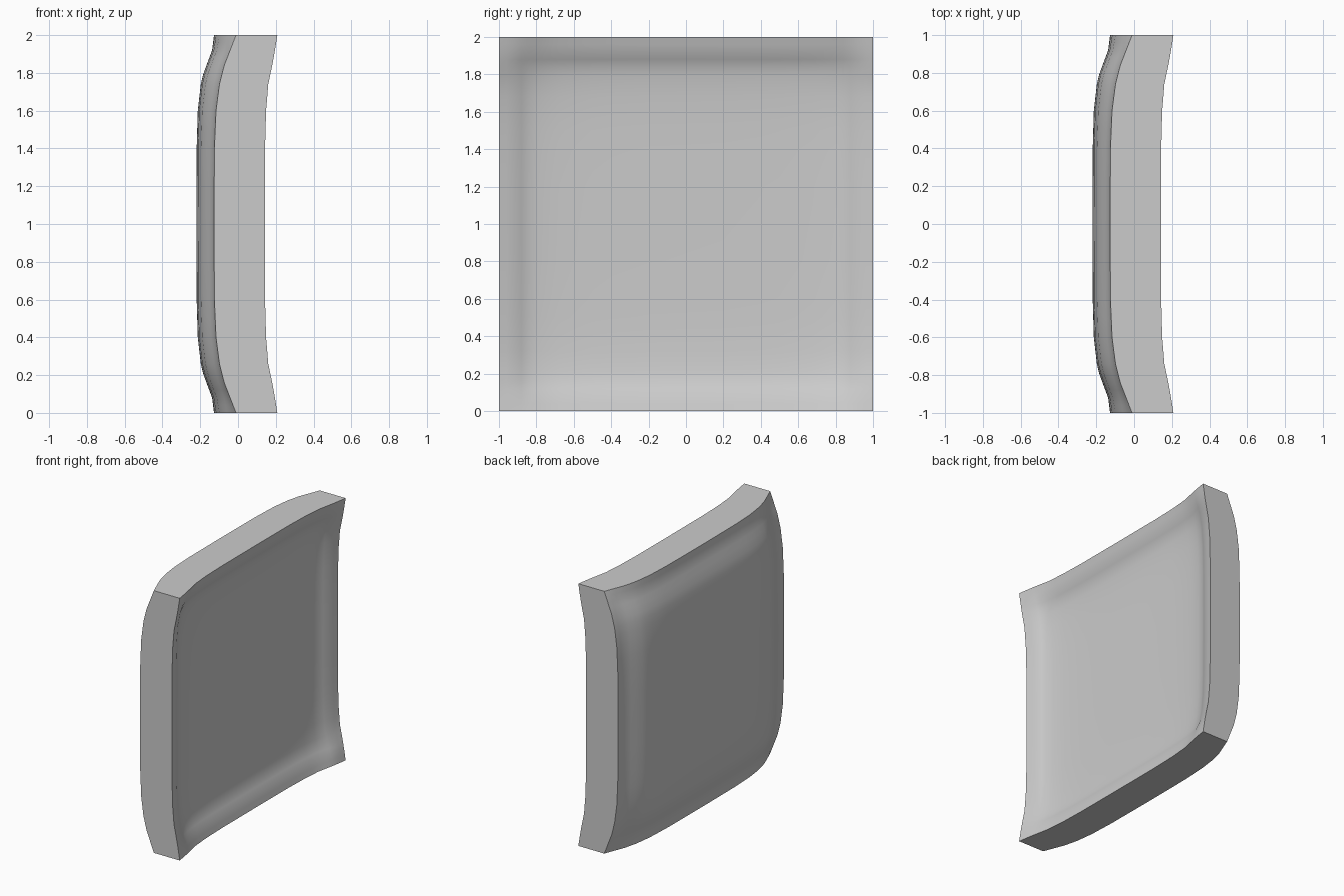
import bpy
import bmesh

cube = bpy.data.objects.get("Cube")
if cube:
    bpy.data.objects.remove(cube, do_unlink=True)

grey = bpy.data.materials.new("light_grey")
grey.use_nodes = True
GREY = (0.6, 0.6, 0.6, 1)
grey.diffuse_color = GREY
grey.node_tree.nodes["Principled BSDF"].inputs["Base Color"].default_value = GREY

# Grid stations from the middle to the rim, mirrored to both sides
HALF = [0, .2, .4, .5, .6, .68, .74, .79, .84, .88, .92, .96, 1]
STATIONS = [-v for v in HALF[:0:-1]] + HALF

# Rise of each skin (distance from middle, rise): across the panel and along its rim
OUTER_MID = [(0, 0), (.4, .001), (.6, .007), (.74, .023), (.79, .035), (.84, .053),
             (.92, .083), (1, .093)]
OUTER_RIM = [(0, 0), (.4, .002), (.6, .01), (.74, .027), (.84, .05), (.92, .078), (1, .105)]
INNER_MID = [(0, 0), (.4, .001), (.6, .005), (.74, .014), (.84, .029), (.92, .068), (1, .09)]
INNER_RIM = [(0, 0), (.4, .001), (.6, .007), (.74, .02), (.87, .05), (1, .078)]


def rise(profile, v):
    """Linear interpolation in a profile."""
    for (a, fa), (b, fb) in zip(profile, profile[1:]):
        if v <= b:
            return fa + (fb - fa) * (v - a) / (b - a)
    return profile[-1][1]


def skin_x(base, mid, rim, y, z):
    """Depth of a skin: each axis lifts it, blending to the rim curve."""
    y, z = abs(y), abs(z)
    total = base
    for v, other in ((y, z), (z, y)):
        w = other ** 6
        total += rise(mid, v) * (1 - w) + rise(rim, v) * w / 1
    # Keep the rim midpoint exact where both curves meet
    return total


def add_skin(bm, base, mid, rim):
    rows = [[bm.verts.new((skin_x(base, mid, rim, y, z), y, z + 1)) for y in STATIONS]
            for z in STATIONS]
    for low, high in zip(rows, rows[1:]):
        for i in range(len(low) - 1):
            bm.faces.new((low[i], low[i + 1], high[i + 1], high[i]))
    # Rim loop, counter-clockwise
    return (rows[0][:-1] + [r[-1] for r in rows[:-1]]
            + rows[-1][:0:-1] + [r[0] for r in rows[:0:-1]])


# Dished panel: bulging outer skin, hollow inner skin and four flat rim walls
bm = bmesh.new()
outer = add_skin(bm, -.22, OUTER_MID, OUTER_RIM)
inner = add_skin(bm, .052, INNER_MID, INNER_RIM)
for i in range(len(outer)):
    j = (i + 1) % len(outer)
    bm.faces.new((outer[i], outer[j], inner[j], inner[i]))
bmesh.ops.recalc_face_normals(bm, faces=bm.faces)

mesh = bpy.data.meshes.new("dished_panel")
bm.to_mesh(mesh)
bm.free()
mesh.materials.append(grey)
panel = bpy.data.objects.new("dished_panel", mesh)
bpy.context.collection.objects.link(panel)
bpy.context.view_layer.objects.active = panel
panel.select_set(True)
bpy.ops.object.shade_smooth_by_angle()
